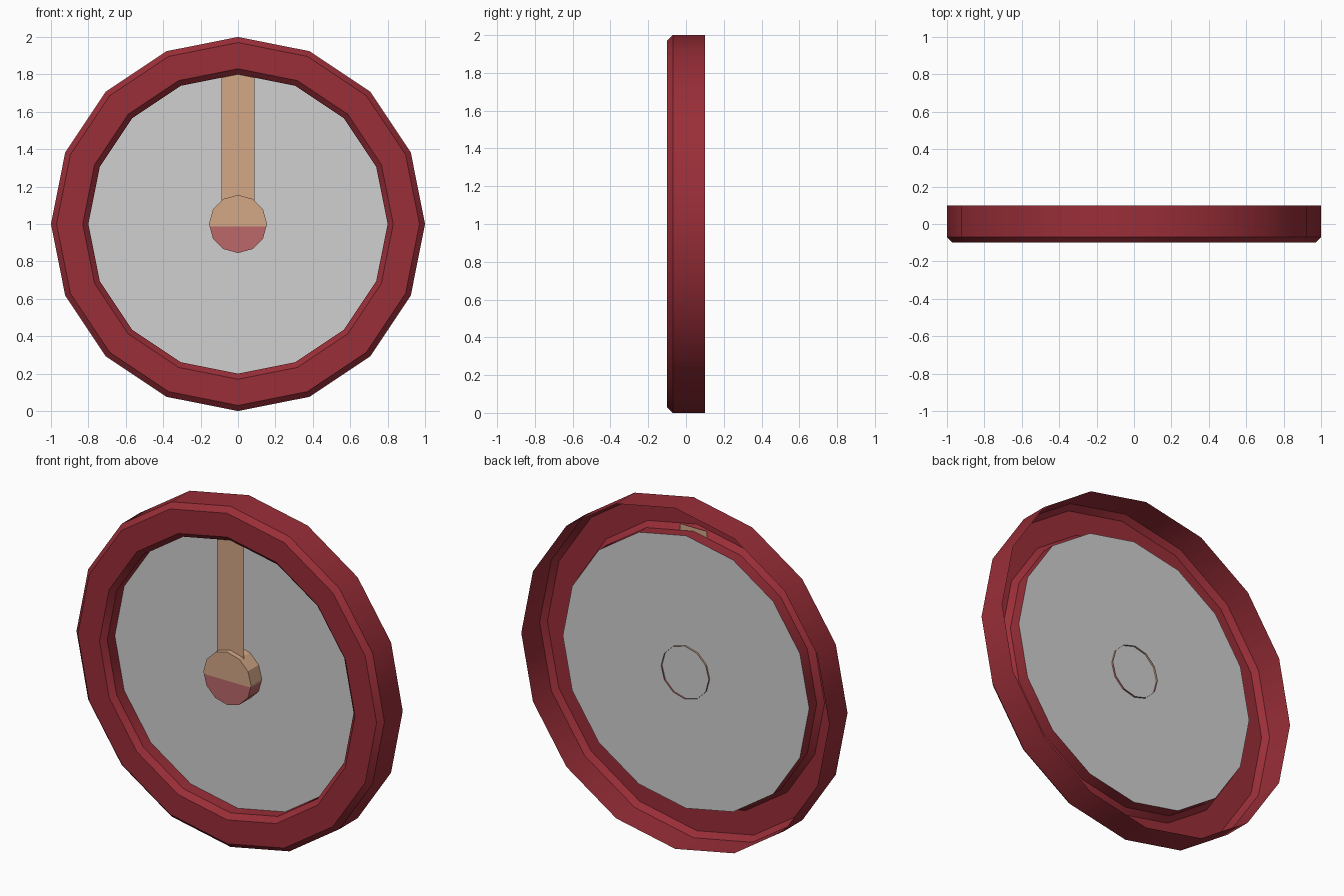
import bpy, bmesh, math
from mathutils import Vector

if "Cube" in bpy.data.objects:
    bpy.data.objects.remove(bpy.data.objects["Cube"])

CENTRE_Z = 1.0


def material(name, r, g, b):
    """Material from 0-255 sRGB values, stored as linear."""
    def lin(c):
        c /= 255
        return c / 12.92 if c <= 0.04045 else ((c + 0.055) / 1.055) ** 2.4
    m = bpy.data.materials.new(name)
    m.diffuse_color = (lin(r), lin(g), lin(b), 1)
    m.use_nodes = True
    m.node_tree.nodes["Principled BSDF"].inputs["Base Color"].default_value = m.diffuse_color
    return m


red = material("rim_red", 154, 46, 56)
grey = material("dial_grey", 208, 208, 208)
tan = material("needle_tan", 211, 167, 134)
pink = material("hub_pink", 188, 104, 106)


def lathe(bm, profile, sides):
    """Turn (radius, y) points about the y axis; returns the last loop."""
    rings = []
    for i in range(sides):
        t = 2 * math.pi * i / sides
        rings.append([bm.verts.new((r * math.sin(t), y, CENTRE_Z + r * math.cos(t)))
                      for r, y in profile])
    for i in range(sides):
        a, b = rings[i], rings[(i + 1) % sides]
        for k in range(len(profile) - 1):
            bm.faces.new((a[k], a[k + 1], b[k + 1], b[k]))
    return [ring[-1] for ring in rings]


def finish(bm, name, *mats):
    mesh = bpy.data.meshes.new(name)
    bm.to_mesh(mesh)
    bm.free()
    for m in mats:
        mesh.materials.append(m)
    ob = bpy.data.objects.new(name, mesh)
    bpy.context.collection.objects.link(ob)
    return ob


# Rim: a hollow shell with chamfered front edges, open at the back
bm = bmesh.new()
lathe(bm, [(1, 0.1), (1, -0.07), (0.97, -0.1), (0.83, -0.1), (0.8, -0.07), (0.8, 0)], 16)
rim = finish(bm, "rim", red)
bpy.context.view_layer.objects.active = rim
rim.select_set(True)
bpy.ops.object.shade_smooth_by_angle(angle=math.radians(30))
rim.select_set(False)

# Dial: flat disc closing the inside of the rim
bm = bmesh.new()
bm.faces.new(reversed(lathe(bm, [(0.8, 0)], 16)))
finish(bm, "dial", grey)

# Needle: flat plate from the hub to just inside the rim
bm = bmesh.new()
bm.faces.new([bm.verts.new((x, -0.07, z)) for x, z in
              ((-0.088, 1.1), (0.088, 1.1), (0.088, 1.822), (-0.088, 1.822))])
finish(bm, "needle", tan)

# Hub: open-backed cap, tan above and pink below
bm = bmesh.new()
bm.faces.new(reversed(lathe(bm, [(0.155, 0.01), (0.155, -0.1)], 12)))
SPLIT = 0.987
bmesh.ops.bisect_plane(bm, geom=bm.verts[:] + bm.edges[:] + bm.faces[:],
                       plane_co=Vector((0, 0, SPLIT)), plane_no=Vector((0, 0, 1)))
for f in bm.faces:
    f.material_index = int(f.calc_center_median().z < SPLIT)
finish(bm, "hub", tan, pink)
